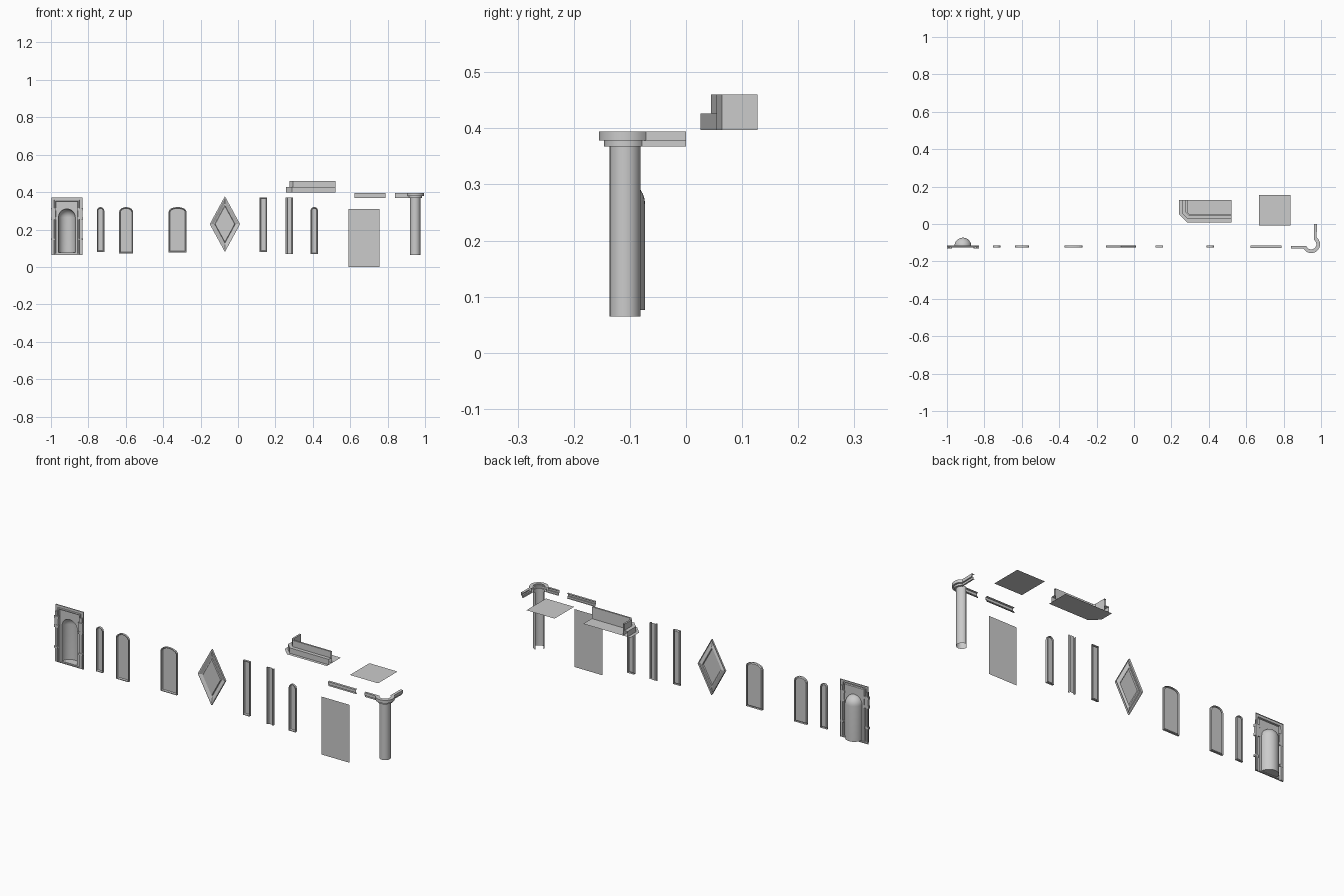
import bpy, bmesh
from math import sin, cos, radians, pi

if "Cube" in bpy.data.objects:
    bpy.data.objects.remove(bpy.data.objects["Cube"])

def loft(name, rows, closed=False, cap=False, smooth=False, extra=()):
    """Skin quads between rows of equal point count; optional cap on the last row."""
    bm = bmesh.new()
    vs = [[bm.verts.new(p) for p in r] for r in rows]
    n = len(rows[0])
    for a, b in zip(vs, vs[1:]):
        for i in range(n if closed else n - 1):
            j = (i + 1) % n
            bm.faces.new((a[i], a[j], b[j], b[i]))
    if cap:
        bm.faces.new(vs[-1])
    for pts in extra:
        bm.faces.new([bm.verts.new(p) for p in pts])
    bmesh.ops.remove_doubles(bm, verts=bm.verts, dist=1e-5)
    bmesh.ops.recalc_face_normals(bm, faces=bm.faces)
    me = bpy.data.meshes.new(name)
    bm.to_mesh(me)
    bm.free()
    ob = bpy.data.objects.new(name, me)
    bpy.context.collection.objects.link(ob)
    if smooth:
        bpy.ops.object.select_all(action='DESELECT')
        ob.select_set(True)
        bpy.context.view_layer.objects.active = ob
        bpy.ops.object.shade_smooth_by_angle(angle=radians(35))
    return ob

def box(name, x0, x1, y0, y1, z0, z1):
    ring = lambda z: [(x0, y0, z), (x1, y0, z), (x1, y1, z), (x0, y1, z)]
    return loft(name, [ring(z0), ring(z1)], closed=True, cap=True, extra=[ring(z0)])

def sheet(name, pts):
    return loft(name, [pts[:2], pts[3:1:-1]])

# Recessed panels with arched or square heads
RIM = [(0, -.114), (0, -.125), (.004, -.125), (.007, -.117)]

def panel(name, cx, w, z0, z1, rise):
    def outline(i, y):
        h = w / 2 - i
        top = z1 - i
        if rise == 0:
            head = [(h, top), (-h, top)]
        else:
            r = rise * h / (w / 2)
            head = [(h * cos(k * pi / 10), top - r + r * sin(k * pi / 10)) for k in range(11)]
        pts = [(-h, z0 + i), (h, z0 + i)] + head
        return [(cx + x, y, z) for x, z in pts]
    return loft(name, [outline(i, y) for i, y in RIM], closed=True, cap=True)

panel("narrow_arched_panel_left", -.735, .04, .08, .32, .02)
panel("medium_arched_panel", -.598, .075, .072, .32, .027)
panel("wide_arched_panel", -.323, .095, .078, .32, .024)
panel("narrow_arched_panel_right", .408, .04, .068, .32, .02)
panel("closed_strip", .136, .04, .08, .372, 0)

# Open channel strip
chan = [(-.02, -.114), (-.02, -.125), (-.014, -.125), (-.01, -.117)]
chan += [(-x, y) for x, y in reversed(chan)]
loft("channel_strip", [[(.275 + x, y, z) for x, y in chan] for z in (.068, .372)])

# Diamond panel
rows = []
for s, y in [(1, -.114), (1, -.125), (.93, -.125), (.74, -.117), (.68, -.117), (.64, -.122)]:
    rows.append([(-.07 + s * a * .081, y, .229 + s * b * .149)
                 for a, b in ((0, -1), (1, 0), (0, 1), (-1, 0))])
loft("diamond_panel", rows, closed=True, cap=True)

# Niche: half cylinder with quarter-dome head
NX, R, ZS = -.915, .045, .265
rings = [(R, .076), (R, ZS)] + [(R * cos(k * pi / 16), ZS + R * sin(k * pi / 16)) for k in range(1, 8)]
rings.append((.0005, ZS + R))
half = lambda r, z: [(NX + r * cos(k * pi / 16), -.118 + r * sin(k * pi / 16), z) for k in range(17)]
loft("niche_shell", [half(r, z) for r, z in rings], smooth=True, extra=[half(R, .076)])

# Niche surround: plate with arched opening and raised frame
ang = [0, 17, 35, 52.2, 65, 78, 90]
ang += [180 - a for a in reversed(ang[:-1])]

def arch_loop(y):
    return ([(NX - R, y, .076), (NX + R, y, .076)] +
            [(NX + R * cos(radians(a)), y, ZS + R * sin(radians(a))) for a in ang])

def rect_loop(hw, zb, zt, y):
    pts = [(NX - hw, y, zb), (NX + hw, y, zb)]
    for a in ang:
        c, s = cos(radians(a)), sin(radians(a))
        k = 1 / max(abs(c) / .083, s / .107)      # project onto the plate edge
        pts.append((NX + c * k * hw / .083, y, ZS + s * k * (zt - ZS) / .107))
    return pts

loft("niche_surround", [arch_loop(-.118), rect_loop(.058, .073, .350, -.118),
                        rect_loop(.060, .072, .352, -.125), rect_loop(.066, .070, .357, -.125),
                        rect_loop(.068, .069, .359, -.119), rect_loop(.083, .065, .372, -.119),
                        rect_loop(.083, .065, .372, -.114)], closed=True)
for side, n in ((-1, "left"), (1, "right")):
    def slab(name, a, b, y0, z0, z1):
        x0, x1 = sorted((NX + side * a, NX + side * b))
        box(name + "_" + n, x0, x1, y0, -.116, z0, z1)
    slab("niche_pilaster", .069, .079, -.127, .07, .34)
    slab("niche_block", .057, .085, -.13, .254, .268)
    slab("niche_block_mid", .061, .083, -.129, .268, .302)
    slab("niche_block_cap", .057, .085, -.13, .302, .315)
    slab("niche_band", .062, .085, -.13, .143, .153)

# Plain wall and ceiling sheets
sheet("wall_sheet", [(.592, -.14, 0), (.757, -.14, 0), (.757, -.14, .31), (.592, -.14, .31)])
sheet("ceiling_sheet", [(.669, -.009, .396), (.836, -.009, .396), (.836, .156, .396), (.669, .156, .396)])

# Stepped moulding: profile runs between an inner and an outer path
STEP = [(0, .368), (.5, .368), (.5, .378), (1, .378), (1, .394), (0, .394)]

def moulding(name, inner, outer, smooth=False):
    rows = [[(a[0] + (b[0] - a[0]) * t, a[1] + (b[1] - a[1]) * t, z)
             for a, b in zip(inner, outer)] for t, z in STEP]
    return loft(name, rows, smooth=smooth)

moulding("straight_moulding", [(.622, -.116), (.788, -.116)], [(.622, -.129), (.788, -.129)])

# Corner column with moulding wrapped around it
CX, CY, CR = .9475, -.1085, .0275
arc = lambda r, a0, a1, n: [(CX + r * cos(radians(a0 + (a1 - a0) * k / n)),
                             CY + r * sin(radians(a0 + (a1 - a0) * k / n))) for k in range(n + 1)]
inner = [(.84, -.118)] + arc(CR, 200, 420, 16) + [(.963, 0)]
outer = [(.84, -.130)] + arc(.047, 208, 412, 16) + [(.978, 0)]
moulding("corner_capital", inner, outer, smooth=True)
col = arc(CR, 180, 450, 24)
loft("corner_column", [[(x, y, z) for x, y in col] for z in (.065, .37)], smooth=True)

# L-shaped cornice with chamfered corner and thin floor
def ell(o, z):
    x, y, c = .285 - o, .054 - o, .01 + .75 * o
    return [(x, .127, z), (x, y + c, z), (x + c, y, z), (.52, y, z)]

loft("cornice_wall", [ell(.028, .397), ell(.028, .426), ell(.009, .426), ell(.009, .46),
                      ell(0, .46), ell(0, .397)])
loft("cornice_floor", [ell(.045, .397)], cap=False, extra=[ell(.045, .397) + [(.52, .127, .397)]])
